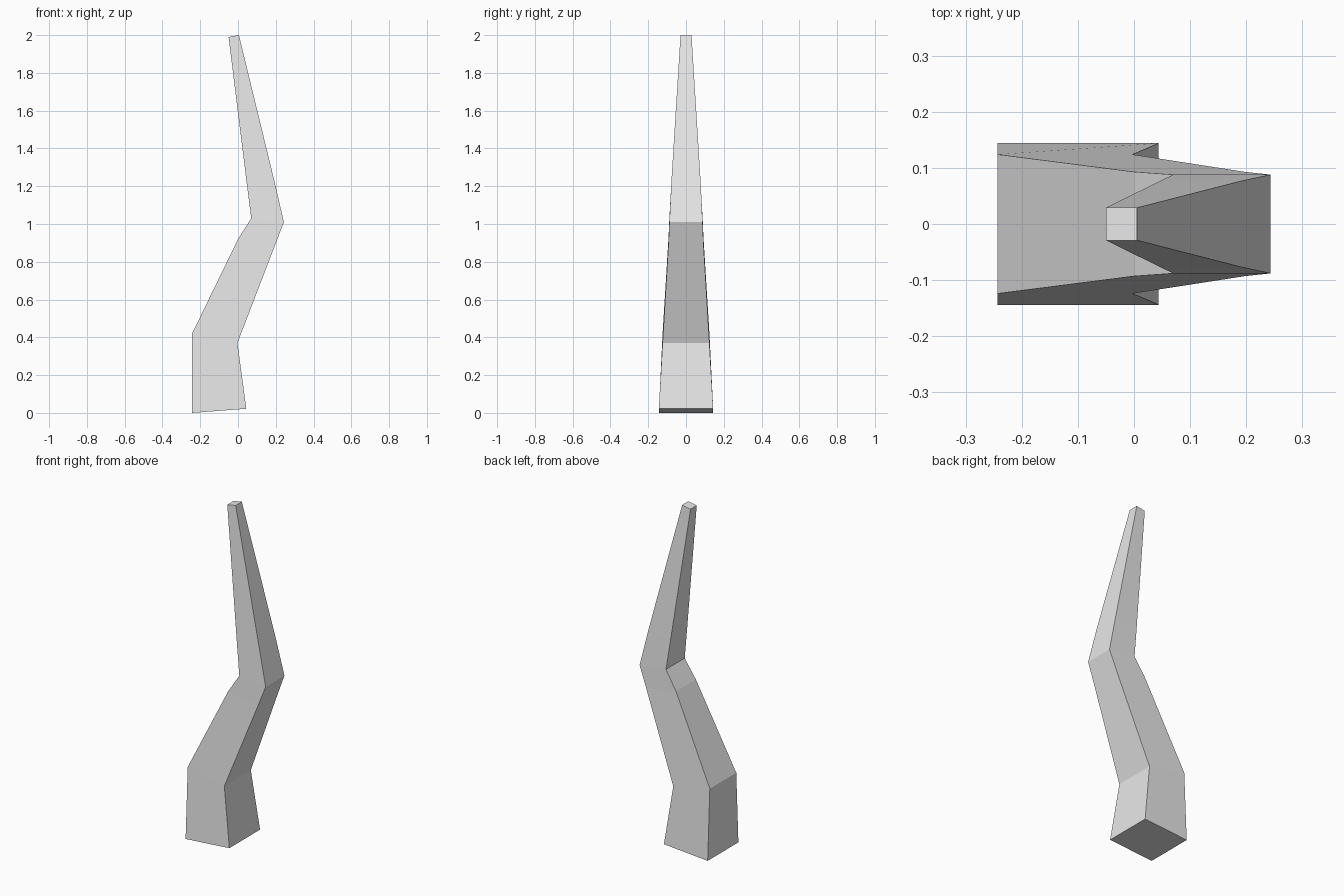
import bpy
import bmesh

default = bpy.data.objects.get("Cube")
if default:
    bpy.data.objects.remove(default, do_unlink=True)

# Plain pale grey
grey = bpy.data.materials.new("pale_grey")
grey.use_nodes = True
colour = (0.8, 0.8, 0.8, 1.0)
grey.diffuse_color = colour
grey.node_tree.nodes["Principled BSDF"].inputs["Base Color"].default_value = colour

# Rings up the bent post: left x, left z, right x, right z, half depth
RINGS = [
    (-0.243, 0.0, 0.044, 0.022, 0.144),
    (-0.243, 0.42, -0.003, 0.37, 0.124),
    (0.0, 0.92, 0.197, 0.89, 0.093),
    (0.07, 1.03, 0.243, 1.01, 0.088),
    (0.047, 1.21, 0.192, 1.23, 0.077),
    (-0.05, 1.99, 0.005, 2.0, 0.029),
]


def build_post(name, rings):
    bm = bmesh.new()
    loops = []
    for xl, zl, xr, zr, d in rings:
        corners = [(xl, -d, zl), (xr, -d, zr), (xr, d, zr), (xl, d, zl)]
        loops.append([bm.verts.new(c) for c in corners])
    # Side walls between neighbouring rings
    for low, high in zip(loops, loops[1:]):
        for i in range(4):
            j = (i + 1) % 4
            bm.faces.new((low[i], low[j], high[j], high[i]))
    # End caps
    bm.faces.new(loops[0][::-1])
    bm.faces.new(loops[-1])
    bmesh.ops.recalc_face_normals(bm, faces=bm.faces)
    mesh = bpy.data.meshes.new(name)
    bm.to_mesh(mesh)
    bm.free()
    mesh.materials.append(grey)
    obj = bpy.data.objects.new(name, mesh)
    bpy.context.collection.objects.link(obj)
    return obj


build_post("bent_tapered_post", RINGS)
